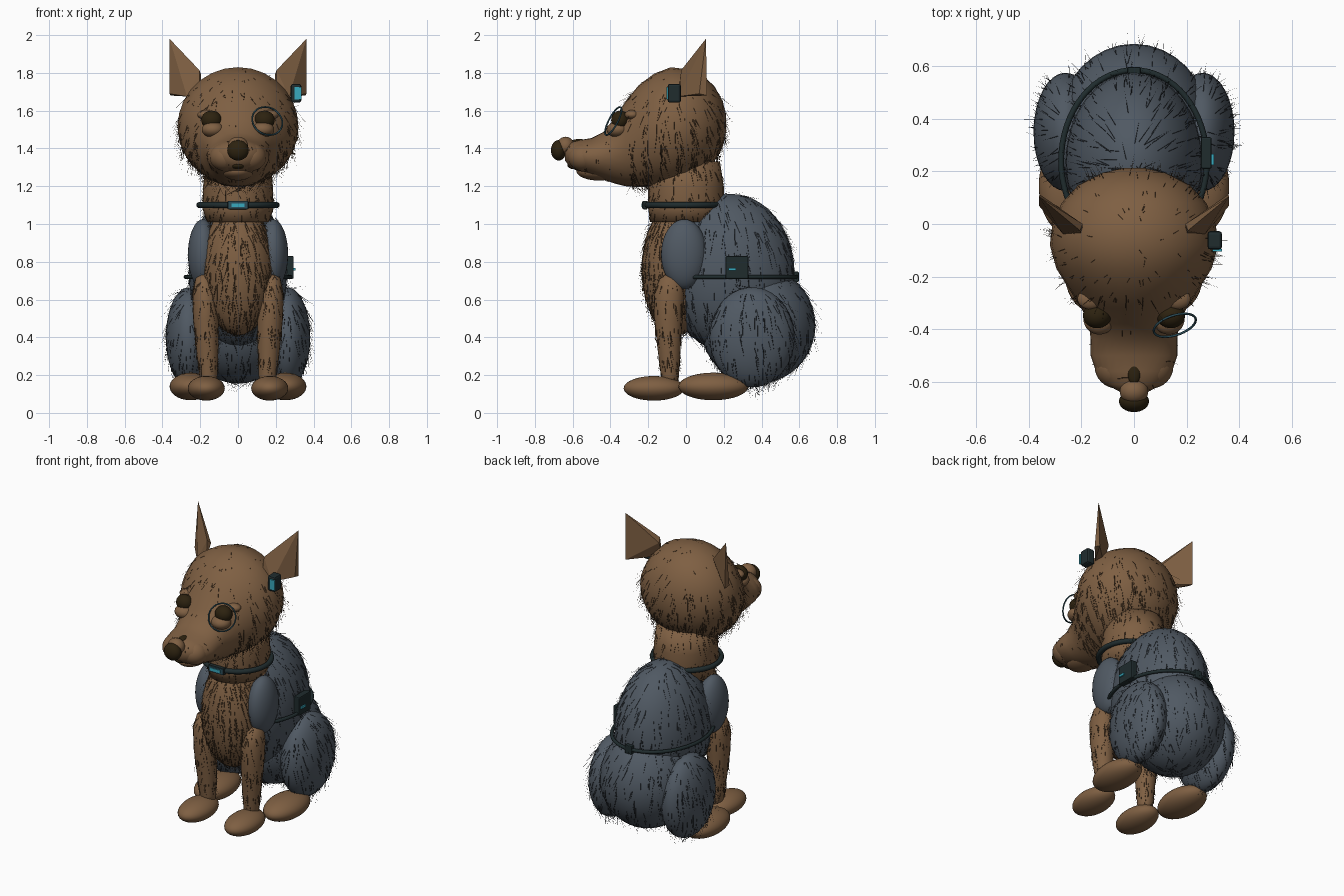
import bpy, bmesh, random
from math import sin, cos, pi
from mathutils import Vector, Matrix

random.seed(4)
if "Cube" in bpy.data.objects:
    bpy.data.objects.remove(bpy.data.objects["Cube"], do_unlink=True)


def material(name, r, g, b):
    m = bpy.data.materials.new(name)
    m.use_nodes = True
    m.diffuse_color = (r, g, b, 1)
    bsdf = next(n for n in m.node_tree.nodes if n.type == 'BSDF_PRINCIPLED')
    bsdf.inputs["Base Color"].default_value = (r, g, b, 1)
    return m


BROWN = material("brown_fur", .21, .115, .055)
GREY = material("slate_fur", .08, .1, .125)
DARK_HAIR = material("dark_brown_hair", .06, .034, .016)
BLACK_HAIR = material("charcoal_hair", .024, .029, .036)
NOSE = material("nose_and_eye_brown", .026, .016, .005)
STRAP = material("dark_strap", .014, .025, .027)
PLATE = material("teal_metal", .025, .075, .1)
CYAN = material("cyan_light", .04, .4, .52)


def finish(name, bm, mat, smooth=True):
    bmesh.ops.recalc_face_normals(bm, faces=bm.faces)
    mesh = bpy.data.meshes.new(name)
    bm.to_mesh(mesh)
    bm.free()
    mesh.materials.append(mat)
    for p in mesh.polygons:
        p.use_smooth = smooth
    ob = bpy.data.objects.new(name, mesh)
    bpy.context.collection.objects.link(ob)
    return ob


def ellipsoid(name, loc, radii, mat):
    bm = bmesh.new()
    m = Matrix.Translation(loc) @ Matrix.Diagonal((*radii, 1))
    bmesh.ops.create_uvsphere(bm, u_segments=32, v_segments=20, radius=1, matrix=m)
    return finish(name, bm, mat)


def loft(name, axis, sections, mat, seg=28):
    """Elliptical rings: (position on axis, centre, centre, radius, radius)."""
    bm = bmesh.new()
    rings = []
    for a, c1, c2, r1, r2 in sections:
        ring = []
        for i in range(seg):
            t = 2 * pi * i / seg
            u, v = c1 + r1 * cos(t), c2 + r2 * sin(t)
            ring.append(bm.verts.new((u, a, v) if axis == 'y' else (u, v, a)))
        rings.append(ring)
    for p, q in zip(rings, rings[1:]):
        for i in range(seg):
            j = (i + 1) % seg
            bm.faces.new((p[i], p[j], q[j], q[i]))
    bm.faces.new(rings[0])
    bm.faces.new(rings[-1])
    return finish(name, bm, mat)


def hoop(name, centre, rx, ry, tube, mat, normal=(0, 0, 1)):
    bm = bmesh.new()
    rot = Vector(normal).to_track_quat('Z', 'Y')
    n, k = 64, 10
    grid = []
    for i in range(n):
        t = 2 * pi * i / n
        ring = []
        for j in range(k):
            s = 2 * pi * j / k
            w = tube * cos(s)
            p = Vector(((rx + w) * cos(t), (ry + w) * sin(t), tube * sin(s)))
            ring.append(bm.verts.new(rot @ p + Vector(centre)))
        grid.append(ring)
    for i in range(n):
        for j in range(k):
            a, b = grid[i], grid[(i + 1) % n]
            bm.faces.new((a[j], b[j], b[(j + 1) % k], a[(j + 1) % k]))
    return finish(name, bm, mat)


def box(name, loc, size, mat, bevel=0.0):
    bm = bmesh.new()
    m = Matrix.Translation(loc) @ Matrix.Diagonal((*size, 1))
    bmesh.ops.create_cube(bm, size=1, matrix=m)
    if bevel:
        bmesh.ops.bevel(bm, geom=bm.edges[:], offset=bevel, segments=2,
                        profile=.5, affect='EDGES')
    return finish(name, bm, mat, smooth=False)


def fur(ob, count, mat, length, lift, keep=lambda p: True):
    """Thin tapered strands combed down and slightly away from the skin."""
    bm = bmesh.new()
    polys = ob.data.polygons
    for f in random.choices(polys, [p.area for p in polys], k=count):
        corners = [ob.data.vertices[i].co for i in f.vertices]
        w = [random.random() for _ in corners]
        root = sum((c * k for c, k in zip(corners, w)), Vector()) / sum(w)
        if len(corners) > 4 or not keep(root):
            continue
        nor = f.normal
        down = Vector((random.uniform(-.25, .25), random.uniform(-.1, .3), -1))
        comb = (down - nor * down.dot(nor)).normalized()
        way = (comb + nor * lift * random.uniform(.2, 1.3)).normalized()
        side = way.cross(nor).normalized()
        size = length * random.uniform(.5, 1.2)
        tip = bm.verts.new(root + way * size)
        base = [bm.verts.new(root + o * .0011) for o in (side, -side, nor * 1.5)]
        for i in range(3):
            bm.faces.new((base[i], base[(i + 1) % 3], tip))
    finish(ob.name + "_hair", bm, mat, smooth=False)


# Head with brow, tapering into the muzzle
head = loft("head", 'y', [
    (.213, 0, 1.53, .04, .04), (.195, 0, 1.53, .12, .12), (.15, 0, 1.53, .21, .20),
    (.08, 0, 1.53, .275, .265), (0, 0, 1.52, .31, .30), (-.08, 0, 1.515, .32, .315),
    (-.17, 0, 1.495, .295, .3), (-.25, 0, 1.465, .245, .27), (-.32, 0, 1.425, .20, .225),
    (-.38, 0, 1.385, .17, .17), (-.44, 0, 1.36, .165, .125), (-.5, 0, 1.355, .165, .1),
    (-.56, 0, 1.36, .145, .085), (-.61, 0, 1.365, .105, .068),
    (-.64, 0, 1.37, .05, .035)], BROWN)
ellipsoid("chin", (0, -.46, 1.28), (.085, .12, .05), BROWN)
ellipsoid("mouth", (0, -.592, 1.31), (.042, .035, .02), NOSE)

# Nose: brown bridge with a dark front and a dark mark behind it
ellipsoid("nose_bridge", (0, -.637, 1.412), (.054, .047, .05), BROWN)
ellipsoid("nose_tip", (0, -.674, 1.39), (.057, .041, .054), NOSE)
ellipsoid("nose_mark", (0, -.565, 1.435), (.025, .045, .015), NOSE)

# Neck, chest and back
neck = loft("neck", 'z', [(1.01, 0, 0, .165, .19), (1.08, 0, 0, .188, .2),
                          (1.2, 0, 0, .185, .2), (1.33, 0, 0, .17, .18)], BROWN)
chest = ellipsoid("chest", (0, -.05, .76), (.19, .185, .35), BROWN)
torso = ellipsoid("torso", (0, .235, .74), (.26, .34, .42), GREY)
rump = ellipsoid("rump", (0, .38, .465), (.285, .305, .31), GREY)

# Mirrored parts
for s, side in ((1, "left"), (-1, "right")):
    ellipsoid(side + "_cheek_pad", (s * .065, -.54, 1.355), (.085, .085, .075), BROWN)
    ellipsoid(side + "_eye", (s * .14, -.348, 1.55), (.054, .048, .05), NOSE)
    ellipsoid(side + "_lower_eyelid", (s * .132, -.362, 1.5), (.06, .058, .042), BROWN)
    ellipsoid(side + "_upper_eyelid", (s * .165, -.285, 1.578), (.05, .04, .026), BROWN)

    # Thin pointed ear
    bm = bmesh.new()
    for x, y, z in ((.362, .105, 1.98), (.362, .07, 1.69), (.358, .112, 1.68),
                    (.27, -.038, 1.675), (.2, -.042, 1.69), (.195, 0, 1.79),
                    (.205, -.025, 1.815)):
        bm.verts.new((s * x, y, z))
    bmesh.ops.convex_hull(bm, input=bm.verts[:])
    finish(side + "_ear", bm, BROWN, smooth=False)

    ellipsoid(side + "_shoulder", (s * .185, -.01, .84), (.08, .122, .185), GREY)
    thigh = ellipsoid(side + "_thigh", (s * .26, .35, .4), (.122, .225, .265), GREY)
    leg = loft(side + "_front_leg", 'z', [
        (.14, s * .155, -.085, .04, .042), (.2, s * .157, -.085, .048, .048),
        (.35, s * .163, -.09, .06, .062), (.5, s * .17, -.093, .068, .075),
        (.63, s * .175, -.09, .066, .08), (.71, s * .18, -.08, .045, .06),
        (.74, s * .18, -.075, .015, .02)], BROWN, seg=20)
    ellipsoid(side + "_front_paw", (s * .168, -.17, .13), (.098, .16, .065), BROWN)
    ellipsoid(side + "_rear_paw", (s * .25, .145, .14), (.112, .185, .073), BROWN)
    fur(thigh, 260, BLACK_HAIR, .1, .3)
    fur(leg, 180, DARK_HAIR, .07, .2)

# Collar with its lit buckle
hoop("collar", (0, -.01, 1.1), .205, .2, .016, STRAP)
box("collar_buckle", (0, -.216, 1.1), (.11, .026, .045), STRAP, .005)
box("collar_plate", (0, -.23, 1.1), (.1, .005, .036), PLATE)
box("collar_light", (0, -.234, 1.1), (.07, .005, .018), CYAN)

# Body strap with side pack and rear clasp
hoop("body_strap", (0, .24, .72), .277, .345, .011, STRAP)
box("strap_clasp", (0, .582, .72), (.05, .03, .055), STRAP, .005)
box("side_pack", (.275, .27, .77), (.04, .12, .12), STRAP, .006)
box("side_pack_light", (.299, .245, .76), (.009, .042, .014), CYAN)

# Ear device and eyepiece
box("ear_device", (.307, -.062, 1.692), (.056, .07, .1), STRAP, .012)
box("ear_device_light", (.317, -.1, 1.692), (.036, .009, .066), CYAN)
hoop("eyepiece", (.155, -.385, 1.545), .083, .083, .0045, PLATE, (.28, -.85, .45))

# Fur strands
fur(head, 1500, DARK_HAIR, .1, .55,
    lambda p: p.y > -.3 and p.z < 1.5 + random.uniform(-.1, .22))
fur(head, 220, DARK_HAIR, .03, .4)
fur(neck, 260, DARK_HAIR, .08, .4)
fur(chest, 750, DARK_HAIR, .1, .2)
fur(torso, 700, BLACK_HAIR, .1, .2)
fur(rump, 420, BLACK_HAIR, .1, .3)
